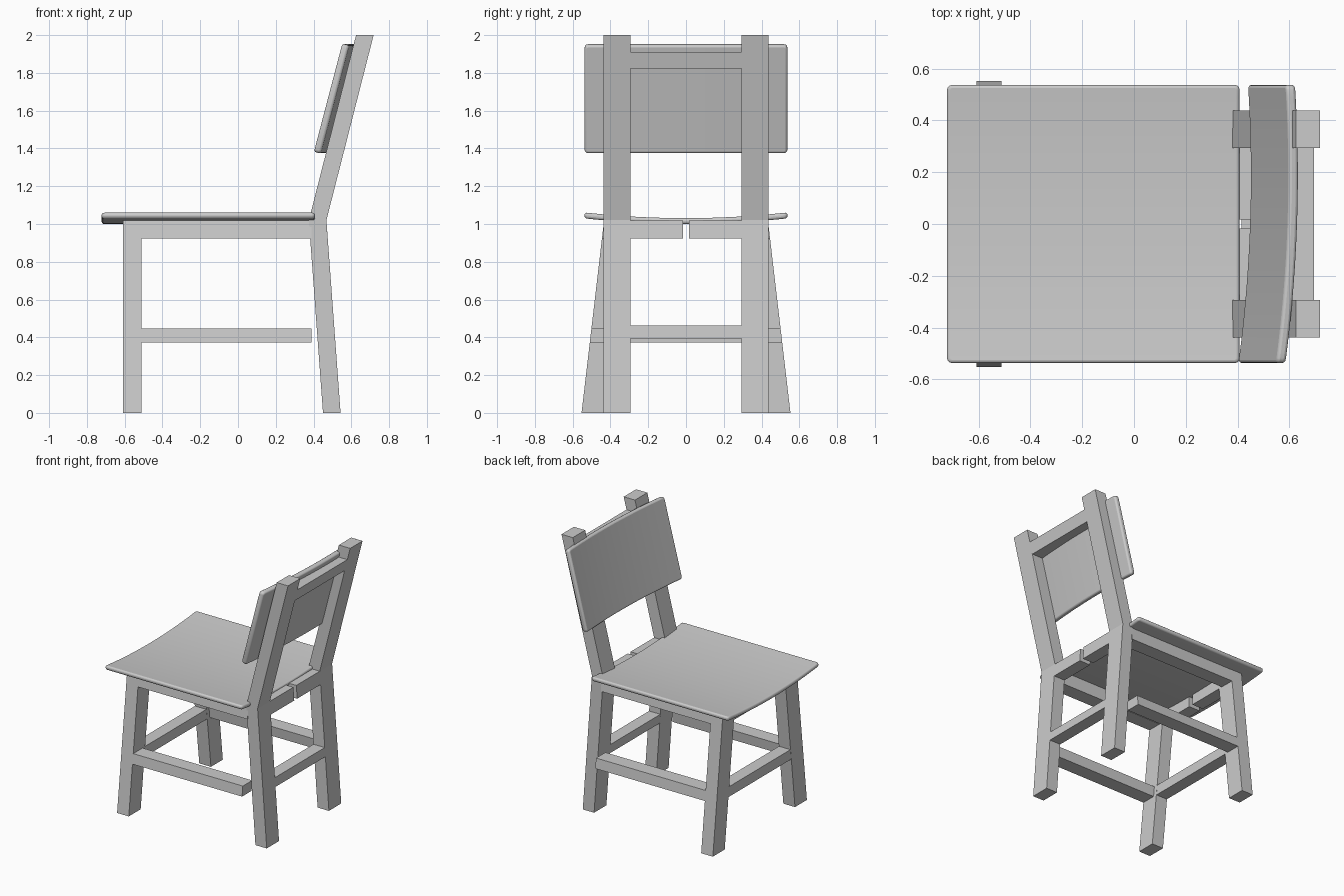
import bpy, bmesh

if "Cube" in bpy.data.objects:
    bpy.data.objects.remove(bpy.data.objects["Cube"])


def loft(name, ring_a, ring_b, mirror=False):
    """Solid between two matching rings, optionally mirrored across y = 0."""
    bm = bmesh.new()
    a = [bm.verts.new(p) for p in ring_a]
    b = [bm.verts.new(p) for p in ring_b]
    n = len(a)
    bm.faces.new(a)
    bm.faces.new(b[::-1])
    for i in range(n):
        bm.faces.new((a[i], b[i], b[(i + 1) % n], a[(i + 1) % n]))
    bmesh.ops.recalc_face_normals(bm, faces=bm.faces)
    mesh = bpy.data.meshes.new(name)
    bm.to_mesh(mesh)
    bm.free()
    ob = bpy.data.objects.new(name, mesh)
    bpy.context.collection.objects.link(ob)
    if mirror:
        mod = ob.modifiers.new("mirror", "MIRROR")
        mod.use_axis = (False, True, False)
        mod.use_clip = False
        mod.use_mirror_merge = False
    return ob


def along_y(name, profile, y0, y1, mirror=False):
    return loft(name, [(x, y0, z) for x, z in profile],
                [(x, y1, z) for x, z in profile], mirror)


def along_x(name, profile, x0, x1, mirror=False):
    return loft(name, [(x0, y, z) for y, z in profile],
                [(x1, y, z) for y, z in profile], mirror)


def splay(z):
    """Outer y of the splayed front legs at height z."""
    return 0.553 - 0.117 * z


def splayed(z0, z1, width):
    return [(splay(z0), z0), (splay(z1), z1),
            (splay(z1) - width, z1), (splay(z0) - width, z0)]


def raked(z0, z1):
    """Section of the back leg between two heights, on one side of the knee."""
    def front(z):
        return 0.45 - 0.0735 * z if z < 1.02 else 0.375 + 0.255 * (z - 1.02)
    return [(front(z0), z0), (front(z0) + 0.093, z0),
            (front(z1) + 0.093, z1), (front(z1), z1)]


def curved_panel(name, point, u_range, thick_offset, segs=24):
    """Bent sheet with rounded rim: point(u, y) bends across y."""
    bm = bmesh.new()
    rings = []
    for i in range(segs + 1):
        y = -0.537 + 1.074 * i / segs
        p, q = point(u_range[0], y), point(u_range[1], y)
        dx, dz = thick_offset
        rings.append([bm.verts.new((x, y, z)) for x, z in
                      (p, q, (q[0] + dx, q[1] + dz), (p[0] + dx, p[1] + dz))])
    for r, s in zip(rings, rings[1:]):
        for k in range(4):
            bm.faces.new((r[k], s[k], s[(k + 1) % 4], r[(k + 1) % 4]))
    bm.faces.new(rings[0])
    bm.faces.new(rings[-1][::-1])
    bmesh.ops.recalc_face_normals(bm, faces=bm.faces)
    # round the corners of the outline, then soften the rim
    corners = [e for e in bm.edges
               if any(e.verts[0] in r and e.verts[1] in r and
                      {r.index(e.verts[0]), r.index(e.verts[1])} in ({1, 2}, {0, 3})
                      for r in (rings[0], rings[-1]))]
    bmesh.ops.bevel(bm, geom=corners, offset=0.018, segments=3, profile=0.5,
                    affect="EDGES")
    mesh = bpy.data.meshes.new(name)
    bm.to_mesh(mesh)
    bm.free()
    ob = bpy.data.objects.new(name, mesh)
    bpy.context.collection.objects.link(ob)
    bev = ob.modifiers.new("soft rim", "BEVEL")
    bev.width, bev.segments = 0.012, 3
    bev.limit_method, bev.angle_limit = "ANGLE", 0.9
    bpy.ops.object.select_all(action="DESELECT")
    ob.select_set(True)
    bpy.context.view_layer.objects.active = ob
    bpy.ops.object.shade_smooth_by_angle(angle=0.7)
    return ob


# Legs
along_x("front_leg", splayed(0, 1.02, 0.14), -0.608, -0.512, True)
along_y("back_leg", [(0.45, 0), (0.543, 0), (0.468, 1.02), (0.718, 2),
                     (0.625, 2), (0.375, 1.02)], 0.293, 0.438, True)

# Side rails under the seat and side stretchers
along_x("side_rail", splayed(0.922, 1.018, 0.11), -0.56, 0.39, True)
along_x("side_stretcher", splayed(0.372, 0.447, 0.11), -0.56, 0.39, True)

# Split cross rails with the narrow centre gap
along_y("back_rail", raked(0.922, 1.019), 0.017, 0.32, True)
along_y("front_rail", [(-0.607, 0.922), (-0.513, 0.922),
                       (-0.513, 1.018), (-0.607, 1.018)], 0.017, 0.36, True)

# Lower cross stretchers and top rail of the back
along_y("front_stretcher", [(-0.607, 0.372), (-0.513, 0.372),
                            (-0.513, 0.447), (-0.607, 0.447)], -0.42, 0.42)
along_y("back_stretcher", raked(0.395, 0.462), -0.32, 0.32)
along_y("top_rail", raked(1.822, 1.91), -0.32, 0.32)

# Dished seat
curved_panel("seat", lambda u, y: (u, 1.0 + 0.03 * (y / 0.537) ** 2),
             (-0.722, 0.408), (0, 0.031))


# Curved, slightly turned backrest panel
def back_point(z, y):
    bend = 0.445 - 0.0265 * (y / 0.537) ** 2 + 0.0185 * y / 0.537
    return bend + 0.262 * (z - 1.38), z


curved_panel("backrest", back_point, (1.382, 1.955), (0.037, -0.01))
